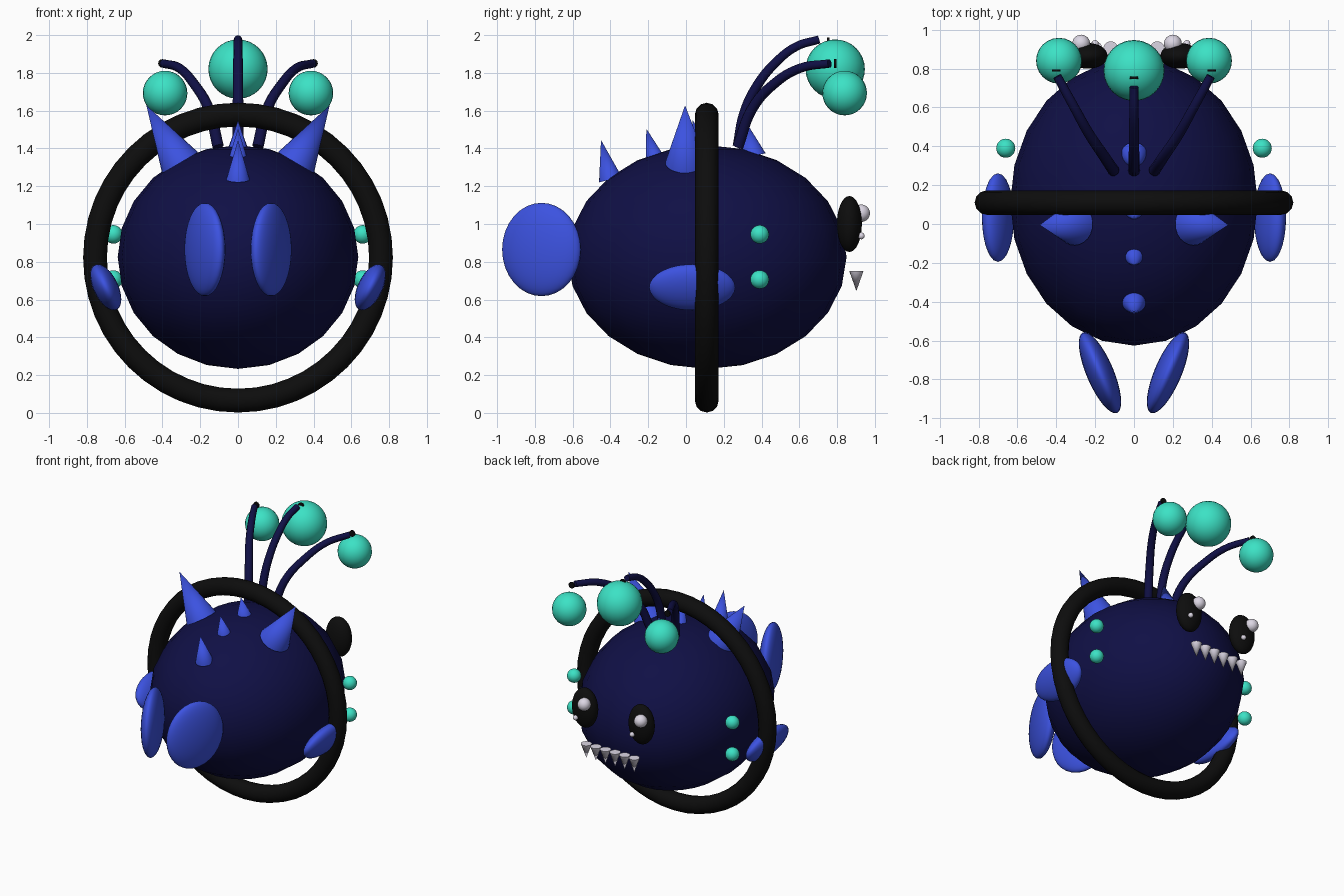
import bpy
import math
from mathutils import Vector

cube = bpy.data.objects.get("Cube")
if cube:
    bpy.data.objects.remove(cube)


def material(name, rgb):
    mat = bpy.data.materials.new(name)
    mat.use_nodes = True
    color = (*rgb, 1)
    mat.diffuse_color = color
    mat.node_tree.nodes["Principled BSDF"].inputs["Base Color"].default_value = color
    return mat


navy = material("deep navy", (0.005, 0.005, 0.06))
blue = material("bright blue", (0.045, 0.085, 0.75))
teal = material("glowing teal", (0.045, 0.76, 0.56))
black = material("black", (0.004, 0.004, 0.004))
white = material("pale white", (0.72, 0.68, 0.78))


def finish(name, mat):
    obj = bpy.context.object
    obj.name = name
    obj.data.materials.clear()
    obj.data.materials.append(mat)
    bpy.ops.object.shade_smooth_by_angle(angle=math.radians(40))
    return obj


def ellipsoid(name, mat, center, radii, rotation=(0, 0, 0), segments=32, rings=16):
    bpy.ops.mesh.primitive_uv_sphere_add(segments=segments, ring_count=rings, radius=1,
                                         location=center, rotation=rotation)
    bpy.context.object.scale = radii
    return finish(name, mat)


def ball(name, mat, center, radius):
    return ellipsoid(name, mat, center, (radius,) * 3, segments=24)


def spike(name, mat, base, tip, radius, sides=24):
    base, tip = Vector(base), Vector(tip)
    axis = tip - base
    bpy.ops.mesh.primitive_cone_add(vertices=sides, radius1=radius, radius2=0, depth=axis.length,
                                    location=(base + tip) / 2,
                                    rotation=axis.to_track_quat("Z", "Y").to_euler())
    return finish(name, mat)


def stalk(name, points):
    curve = bpy.data.curves.new(name, "CURVE")
    curve.dimensions = "3D"
    curve.bevel_depth = 0.03
    curve.bevel_resolution = 3
    curve.resolution_u = 6
    curve.use_fill_caps = True
    spline = curve.splines.new("BEZIER")
    spline.bezier_points.add(len(points) - 1)
    for i, (bp, co) in enumerate(zip(spline.bezier_points, points)):
        bp.co = co
        bp.handle_left_type = bp.handle_right_type = "AUTO"
        bp.radius = 1 - 0.25 * i / (len(points) - 1)
    obj = bpy.data.objects.new(name, curve)
    bpy.context.collection.objects.link(obj)
    bpy.ops.object.select_all(action="DESELECT")
    obj.select_set(True)
    bpy.context.view_layer.objects.active = obj
    bpy.ops.object.convert(target="MESH")
    finish(name, navy)


def stalk_end(name, center):
    bpy.ops.mesh.primitive_cylinder_add(vertices=12, radius=0.023, depth=0.012, location=center,
                                        rotation=(math.pi / 2, 0, 0))
    finish(name, black)


# Body and the hoop around it
ellipsoid("body", navy, (0, 0.112, 0.825), (0.637, 0.738, 0.592), segments=24, rings=12)
bpy.ops.mesh.primitive_torus_add(major_radius=0.757, minor_radius=0.063, major_segments=48,
                                 minor_segments=12, location=(0, 0.11, 0.822),
                                 rotation=(math.pi / 2, 0, 0))
finish("hoop", black)

# Spines along the middle of the back: base y, base z, tip y, tip z, radius
spines = [(-0.40, 1.235, -0.45, 1.445, 0.062), (-0.16, 1.33, -0.21, 1.505, 0.055),
          (0.08, 1.37, 0.035, 1.55, 0.06), (0.355, 1.36, 0.315, 1.545, 0.068)]
for i, (by, bz, ty, tz, r) in enumerate(spines):
    spike(f"back_spine_{i + 1}", blue, (0, by, bz), (0, ty, tz), r)

# Middle stalk with its lure
stalk("middle_stalk", [(0, 0.275, 1.41), (0, 0.31, 1.59), (0, 0.375, 1.73),
                       (0, 0.47, 1.85), (0, 0.585, 1.94), (0, 0.705, 1.977)])
stalk_end("middle_stalk_end", (0, 0.753, 1.965))
ball("middle_lure", teal, (0, 0.79, 1.82), 0.157)

for s, side in ((1, "left"), (-1, "right")):
    # Side stalks with lures
    stalk(f"{side}_stalk", [(s * 0.105, 0.275, 1.41), (s * 0.155, 0.35, 1.61),
                            (s * 0.235, 0.47, 1.745), (s * 0.31, 0.605, 1.825),
                            (s * 0.395, 0.76, 1.85)])
    stalk_end(f"{side}_stalk_end", (s * 0.4, 0.79, 1.85))
    ball(f"{side}_lure", teal, (s * 0.386, 0.84, 1.693), 0.118)

    # Horns
    spike(f"{side}_horn", blue, (s * 0.307, 0, 1.325), (s * 0.485, -0.005, 1.628), 0.11)

    # Tail and side fins
    ellipsoid(f"{side}_tail_fin", blue, (s * 0.175, -0.765, 0.865), (0.07, 0.225, 0.247),
              (0, 0, math.radians(-23 * s)))
    ellipsoid(f"{side}_side_fin", blue, (s * 0.70, 0.033, 0.665), (0.065, 0.228, 0.132),
              (0, math.radians(26 * s), 0))

    # Glowing side spots
    for level, z in (("upper", 0.945), ("lower", 0.706)):
        ball(f"{side}_{level}_spot", teal, (s * 0.66, 0.39, z), 0.049)

    # Eyes with two highlights each, shifted the same way on both sides
    x = s * 0.236
    ellipsoid(f"{side}_eye", black, (x, 0.865, 1.0), (0.1, 0.066, 0.148))
    ball(f"{side}_eye_highlight", white, (x - 0.036, 0.928, 1.057), 0.046)
    ball(f"{side}_eye_glint", white, (x + 0.036, 0.928, 0.937), 0.018)

# Row of pointed teeth
for i in range(6):
    x = (i - 2.5) * 0.08
    spike(f"tooth_{i + 1}", white, (x, 0.902, 0.752), (x, 0.902, 0.645), 0.038, sides=16)
